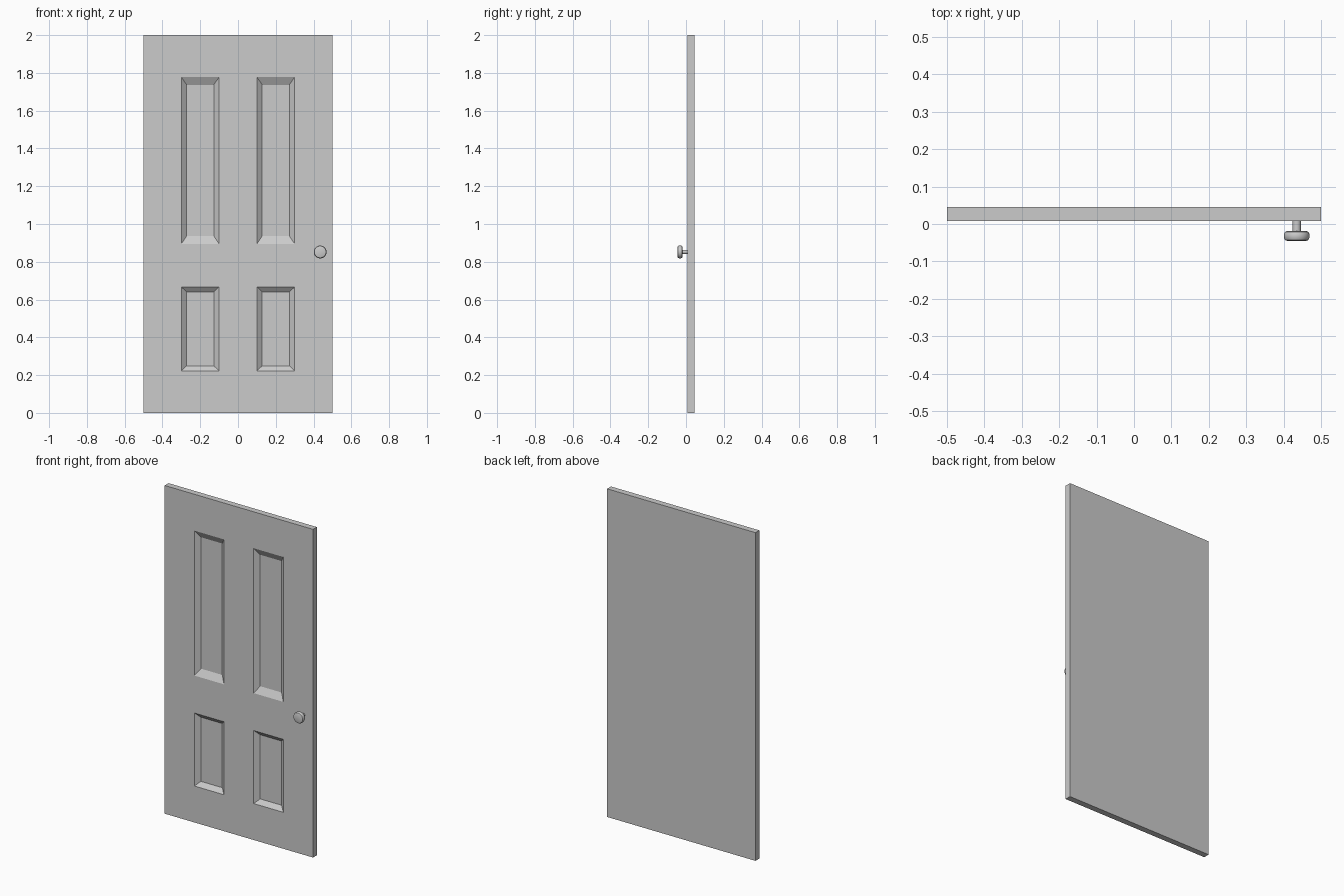
import bpy, bmesh
from math import pi, radians

if "Cube" in bpy.data.objects:
    bpy.data.objects.remove(bpy.data.objects["Cube"])

FRONT, BACK, DEPTH = 0.008, 0.045, 0.023
XS = [-0.5, -0.3, -0.1, 0.1, 0.3, 0.5]
ZS = [0, 0.222, 0.667, 0.895, 1.778, 2.0]
PANEL_COLUMNS = (1, 3)
PANEL_ROWS = {1: 0.027, 3: 0.041}      # row: bevel width at top and bottom
SIDE_BEVEL = 0.028


def finish(name, bm):
    bmesh.ops.recalc_face_normals(bm, faces=bm.faces)
    mesh = bpy.data.meshes.new(name)
    bm.to_mesh(mesh)
    bm.free()
    obj = bpy.data.objects.new(name, mesh)
    bpy.context.collection.objects.link(obj)
    return obj


# Door slab: gridded front with four bevelled recesses
bm = bmesh.new()
grid = [[bm.verts.new((x, FRONT, z)) for z in ZS] for x in XS]
for i in range(len(XS) - 1):
    for j in range(len(ZS) - 1):
        outer = [grid[i][j], grid[i + 1][j], grid[i + 1][j + 1], grid[i][j + 1]]
        if i in PANEL_COLUMNS and j in PANEL_ROWS:
            x0, x1 = XS[i] + SIDE_BEVEL, XS[i + 1] - SIDE_BEVEL
            z0, z1 = ZS[j] + PANEL_ROWS[j], ZS[j + 1] - PANEL_ROWS[j]
            inner = [bm.verts.new((x, FRONT + DEPTH, z))
                     for x, z in ((x0, z0), (x1, z0), (x1, z1), (x0, z1))]
            for k in range(4):
                n = (k + 1) % 4
                bm.faces.new((outer[k], outer[n], inner[n], inner[k]))
            bm.faces.new(inner)
        else:
            bm.faces.new(outer)

# Door edges and flat back
rim = [e for e in bm.edges if e.is_boundary]
new = bmesh.ops.extrude_edge_only(bm, edges=rim)["geom"]
for v in new:
    if isinstance(v, bmesh.types.BMVert):
        v.co.y = BACK
bmesh.ops.contextual_create(bm, geom=[e for e in bm.edges if e.is_boundary])
finish("door_slab", bm)


# Round parts turned about the y axis; profile is (radius, y)
def lathe(name, profile, x, z, steps=32):
    bm = bmesh.new()
    verts = [bm.verts.new((x + r, y, z)) for r, y in profile]
    edges = [bm.edges.new(pair) for pair in zip(verts, verts[1:])]
    bmesh.ops.spin(bm, geom=verts + edges, cent=(x, 0, z), axis=(0, 1, 0),
                   angle=2 * pi, steps=steps)
    bmesh.ops.remove_doubles(bm, verts=bm.verts, dist=1e-5)
    obj = finish(name, bm)
    bpy.ops.object.select_all(action="DESELECT")
    bpy.context.view_layer.objects.active = obj
    obj.select_set(True)
    bpy.ops.object.shade_smooth_by_angle(angle=radians(35))
    return obj


# Knob stem and rounded disc knob
lathe("knob_stem", [(0, 0.012), (0.011, 0.012), (0.011, -0.022), (0, -0.022)],
      0.435, 0.852)
lathe("knob", [(0, -0.019), (0.026, -0.019), (0.031, -0.021), (0.0335, -0.026),
               (0.034, -0.032), (0.0335, -0.038), (0.031, -0.043),
               (0.026, -0.045), (0, -0.045)], 0.435, 0.852)
